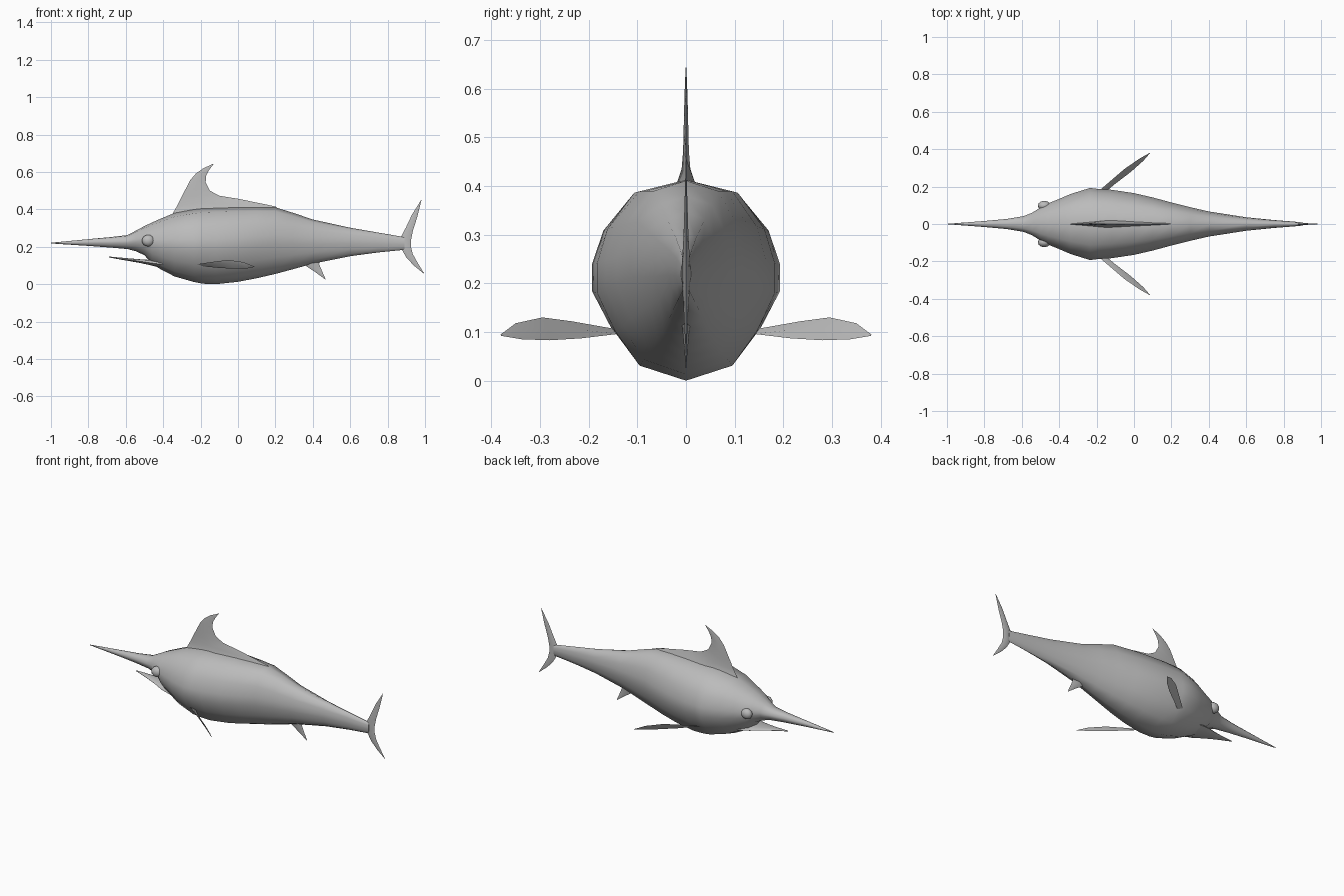
import bpy, bmesh, math
from mathutils import Vector

skin = bpy.data.materials.new("grey_skin")
skin.diffuse_color = (0.5, 0.5, 0.5, 1)

# Half cross-section of the body, from top to belly, in unit size
HALF = [(0, 1), (0.58, 0.88), (0.88, 0.52), (1, 0.17),
        (1, -0.12), (0.8, -0.5), (0.52, -0.85), (0, -1)]
SECTION = HALF + [(-y, z) for y, z in HALF[-2:0:-1]]


def loft(name, rings, angle=60):
    """Skin a list of closed rings with equal point counts."""
    bm = bmesh.new()
    loops = [[bm.verts.new(p) for p in ring] for ring in rings]
    n = len(loops[0])
    for a, b in zip(loops, loops[1:]):
        for i in range(n):
            j = (i + 1) % n
            bm.faces.new((a[i], a[j], b[j], b[i]))
    bm.faces.new(loops[0])
    bm.faces.new(loops[-1])
    bmesh.ops.remove_doubles(bm, verts=bm.verts, dist=0.0002)
    bmesh.ops.recalc_face_normals(bm, faces=bm.faces)
    mesh = bpy.data.meshes.new(name)
    bm.to_mesh(mesh)
    bm.free()
    obj = bpy.data.objects.new(name, mesh)
    bpy.context.collection.objects.link(obj)
    finish(obj, angle)
    return obj


def finish(obj, angle=60):
    obj.data.materials.append(skin)
    bpy.ops.object.select_all(action='DESELECT')
    obj.select_set(True)
    bpy.context.view_layer.objects.active = obj
    bpy.ops.object.shade_smooth_by_angle(angle=math.radians(angle))


def body_loft(name, stations):
    """Stations are x, half width, top z, bottom z."""
    rings = []
    for x, w, top, bot in stations:
        c, h = (top + bot) / 2, (top - bot) / 2
        rings.append([(x, w * y, c + h * z) for y, z in SECTION])
    return loft(name, rings)


def fin(name, rows, normal):
    """Rows are leading edge, trailing edge, half thickness."""
    rings = []
    n = Vector(normal).normalized()
    for lead, trail, t in rows:
        a, b = Vector(lead), Vector(trail)
        m = a.lerp(b, 0.4)
        rings.append([a, m + n * t, b, m - n * t])
    return loft(name, rings)


def flat_fin(name, rows):
    """Upright fin on the centre line; rows are x, z, x, z, half thickness."""
    return fin(name, [((a, 0, b), (c, 0, d), t) for a, b, c, d, t in rows],
               (0, 1, 0))


# Body with upper jaw and long bill
body_loft("body_and_bill", [
    (-1.0, 0.001, 0.222, 0.218), (-0.8, 0.016, 0.241, 0.205),
    (-0.68, 0.027, 0.252, 0.196), (-0.59, 0.042, 0.263, 0.188),
    (-0.545, 0.06, 0.287, 0.176), (-0.5, 0.088, 0.311, 0.155),
    (-0.46, 0.11, 0.33, 0.108), (-0.41, 0.13, 0.352, 0.078),
    (-0.34, 0.16, 0.381, 0.042), (-0.235, 0.193, 0.402, 0.012),
    (-0.19, 0.187, 0.408, 0.003), (-0.12, 0.183, 0.411, 0.0),
    (0.0, 0.165, 0.413, 0.013), (0.1, 0.142, 0.413, 0.032),
    (0.2, 0.115, 0.411, 0.055), (0.3, 0.09, 0.38, 0.082),
    (0.4, 0.067, 0.346, 0.11), (0.6, 0.036, 0.302, 0.15),
    (0.75, 0.021, 0.276, 0.17), (0.89, 0.01, 0.252, 0.184)])

# Lower jaw
body_loft("lower_jaw", [
    (-0.69, 0.002, 0.148, 0.143), (-0.6, 0.024, 0.14, 0.127),
    (-0.53, 0.045, 0.134, 0.115), (-0.47, 0.068, 0.13, 0.102),
    (-0.4, 0.08, 0.13, 0.085)])

# Dorsal fin with its long low ridge
flat_fin("dorsal_fin", [
    (-0.37, 0.34, 0.24, 0.385, 0.045), (-0.345, 0.385, 0.2, 0.416, 0.022),
    (-0.325, 0.42, 0.0, 0.457, 0.009), (-0.3, 0.47, -0.1, 0.473, 0.006),
    (-0.277, 0.515, -0.15, 0.5, 0.005), (-0.255, 0.557, -0.173, 0.545, 0.004),
    (-0.225, 0.592, -0.17, 0.58, 0.003), (-0.185, 0.62, -0.155, 0.61, 0.002),
    (-0.13, 0.645, -0.13, 0.643, 0.0005)])

# Tail fin
flat_fin("tail_fin", [
    (0.98, 0.452, 0.981, 0.45, 0.0005), (0.93, 0.372, 0.957, 0.355, 0.003),
    (0.9, 0.308, 0.935, 0.285, 0.005), (0.873, 0.255, 0.925, 0.235, 0.008),
    (0.876, 0.185, 0.925, 0.2, 0.008), (0.9, 0.143, 0.935, 0.16, 0.005),
    (0.94, 0.1, 0.962, 0.112, 0.003), (0.995, 0.055, 0.996, 0.057, 0.0005)])

# Small fin under the tail
flat_fin("anal_fin", [
    (0.33, 0.125, 0.46, 0.15, 0.012), (0.37, 0.093, 0.433, 0.11, 0.007),
    (0.41, 0.067, 0.448, 0.073, 0.004), (0.468, 0.025, 0.469, 0.026, 0.0005)])

for side, label in ((-1, "right"), (1, "left")):
    # Pectoral fins swept back and outward
    rows = [((-0.22, 0.15, 0.107), (-0.19, 0.14, 0.096), 0.006),
            ((-0.12, 0.235, 0.122), (-0.1, 0.215, 0.087), 0.007),
            ((-0.05, 0.295, 0.13), (-0.015, 0.28, 0.083), 0.007),
            ((0.03, 0.35, 0.118), (0.05, 0.338, 0.085), 0.005),
            ((0.086, 0.381, 0.095), (0.087, 0.38, 0.092), 0.001)]
    rows = [((a[0], side * a[1], a[2]), (b[0], side * b[1], b[2]), t)
            for a, b, t in rows]
    fin(label + "_pectoral_fin", rows, (-0.6, side * 0.75, 0.5))

    # Bulging eyes
    bpy.ops.mesh.primitive_uv_sphere_add(
        segments=12, ring_count=8, radius=1,
        location=(-0.48, side * 0.098, 0.233))
    eye = bpy.context.object
    eye.name = label + "_eye"
    eye.scale = (0.034, 0.026, 0.031)
    finish(eye)
